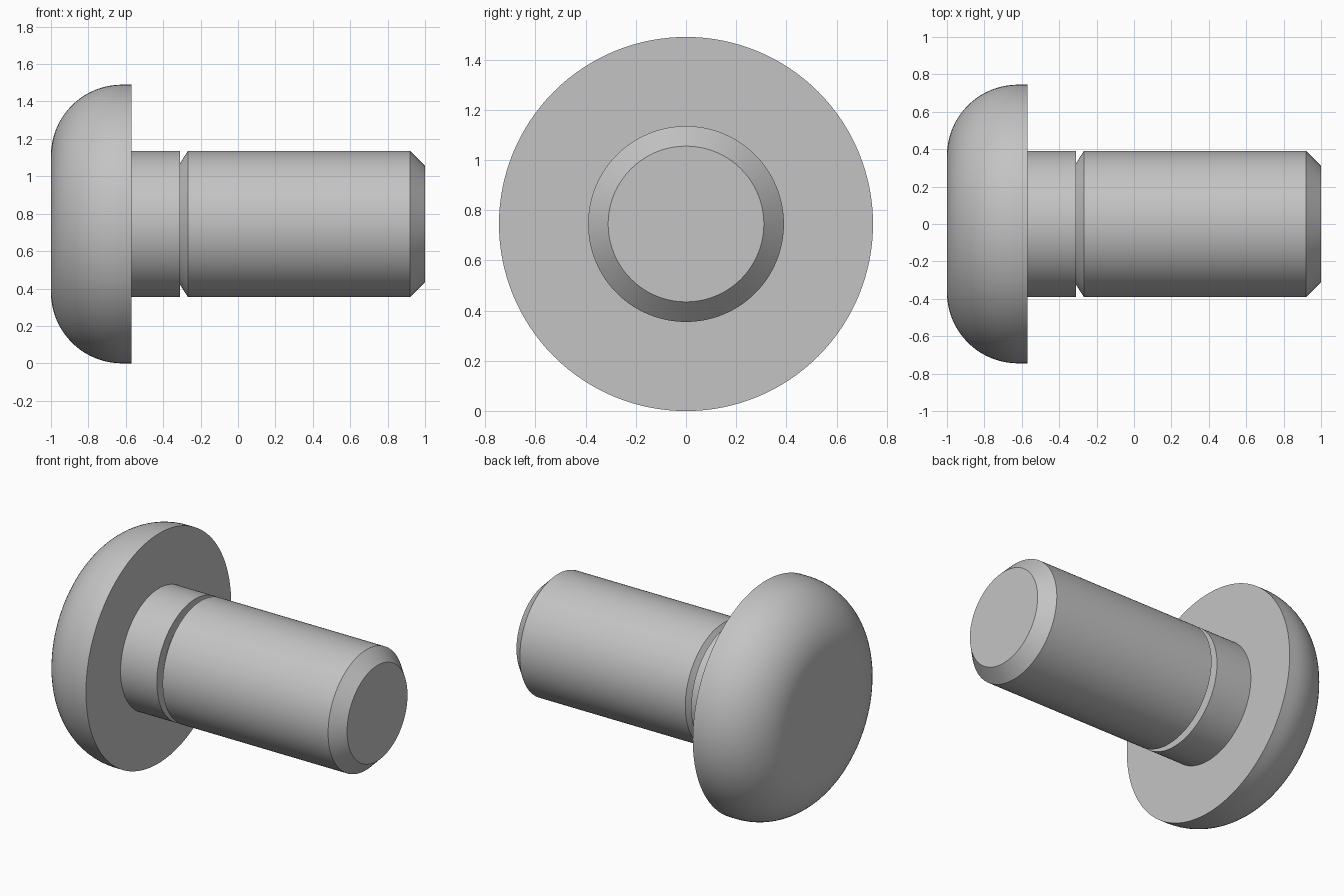
import bpy, bmesh, math
from mathutils import Matrix, Vector

cube = bpy.data.objects.get("Cube")
if cube:
    bpy.data.objects.remove(cube, do_unlink=True)

AXIS_Z = 0.745      # height of the bolt axis
HEAD_R = 0.745
SHANK_R = 0.39
SEGMENTS = 128

steel = bpy.data.materials.new("grey_steel")
steel.use_nodes = True
colour = (0.55, 0.55, 0.55, 1)
steel.diffuse_color = colour
steel.node_tree.nodes["Principled BSDF"].inputs["Base Color"].default_value = colour


def add_object(name, bm):
    bmesh.ops.recalc_face_normals(bm, faces=bm.faces)
    mesh = bpy.data.meshes.new(name)
    bm.to_mesh(mesh)
    bm.free()
    mesh.materials.append(steel)
    obj = bpy.data.objects.new(name, mesh)
    bpy.context.collection.objects.link(obj)
    return obj


def lathe(name, profile):
    """Turn (x, radius) points around the bolt axis and cap both ends."""
    bm = bmesh.new()
    rings = []
    for x, r in profile:
        angles = [math.tau * i / SEGMENTS for i in range(SEGMENTS)]
        rings.append([bm.verts.new((x, r * math.sin(a), AXIS_Z + r * math.cos(a)))
                      for a in angles])
    for a, b in zip(rings, rings[1:]):
        for i in range(SEGMENTS):
            j = (i + 1) % SEGMENTS
            bm.faces.new((a[i], a[j], b[j], b[i]))
    bm.faces.new(rings[0])
    bm.faces.new(rings[-1])
    return add_object(name, bm)


def smooth(obj):
    bpy.ops.object.select_all(action='DESELECT')
    obj.select_set(True)
    bpy.context.view_layer.objects.active = obj
    bpy.ops.object.shade_smooth_by_angle(angle=math.radians(25))


# Button head: flat face, quarter-round shoulder, short straight rim
ROUND = 0.38
STEPS = 20
arc = [math.pi / 2 * i / STEPS for i in range(STEPS + 1)]
profile = [(-1 + ROUND * (1 - math.cos(a)), HEAD_R - ROUND * (1 - math.sin(a))) for a in arc]
head = lathe("button_head", profile + [(-0.57, HEAD_R)])

# Hexagonal socket, points up and down
bm = bmesh.new()
bmesh.ops.create_cone(bm, cap_ends=True, segments=6, radius1=0.302, radius2=0.302, depth=0.52)
top = max(bm.verts, key=lambda v: v.co.xy.length).co.xy
turn = Matrix.Rotation(-math.atan2(top.y, top.x), 4, 'Z')
lay = Matrix.Rotation(math.pi / 2, 4, 'Y')
bm.transform(Matrix.Translation(Vector((-1, 0, AXIS_Z))) @ lay @ turn)
cutter = add_object("socket_cutter", bm)
cutter.hide_render = True

cut = head.modifiers.new("socket", 'BOOLEAN')
cut.operation = 'DIFFERENCE'
cut.solver = 'EXACT'
cut.object = cutter
bpy.context.view_layer.objects.active = head
bpy.ops.object.modifier_apply(modifier=cut.name)
bpy.data.objects.remove(cutter, do_unlink=True)
smooth(head)

# Plain neck under the head
smooth(lathe("neck", [(-0.58, SHANK_R), (-0.31, SHANK_R)]))

# Main shank, chamfered at both ends
smooth(lathe("shank", [(-0.31, 0.325), (-0.268, SHANK_R), (0.92, SHANK_R), (1.0, 0.31)]))
